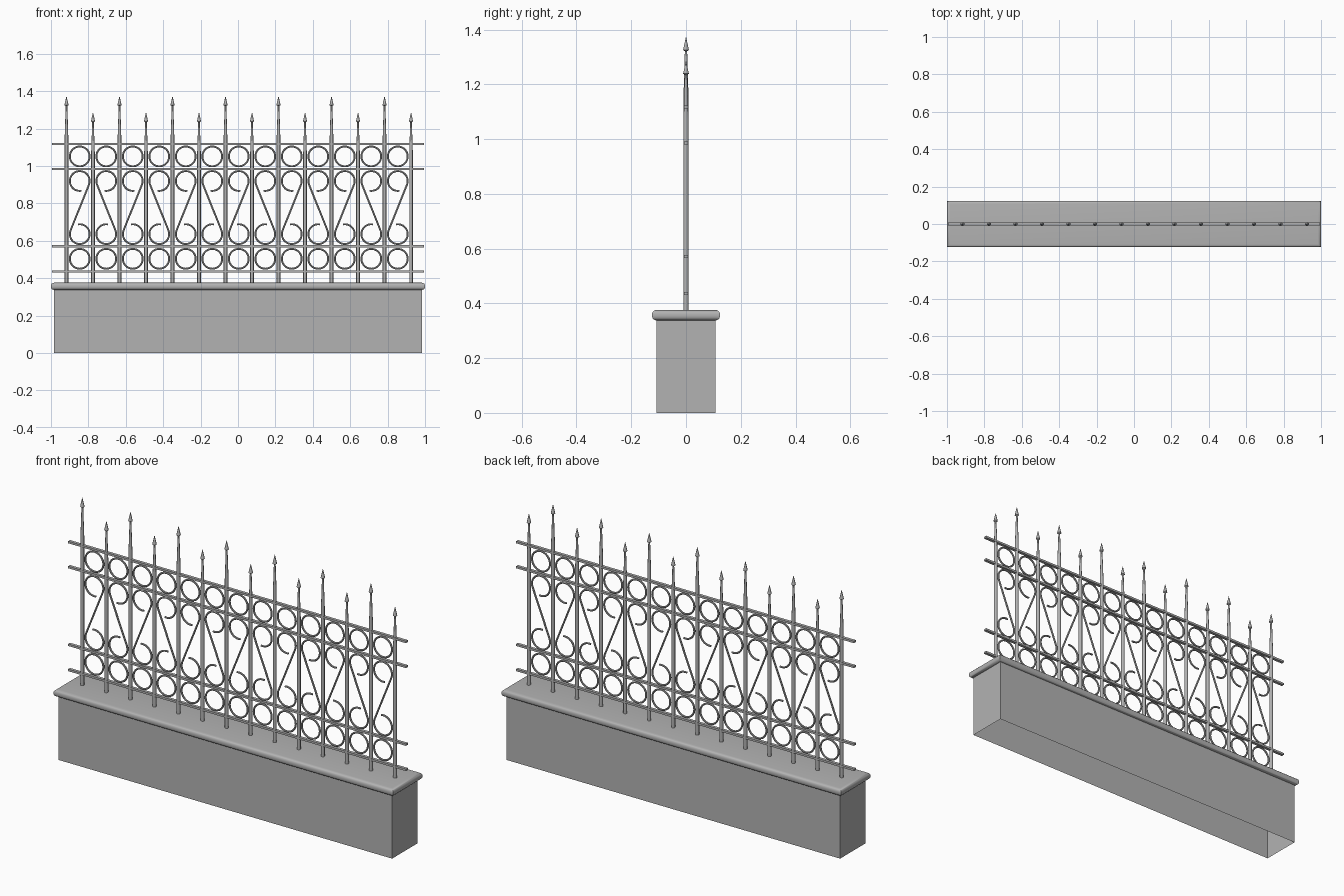
import bpy, bmesh
from math import sin, cos, pi, radians

if "Cube" in bpy.data.objects:
    bpy.data.objects.remove(bpy.data.objects["Cube"])

GREY = (0.45, 0.45, 0.45, 1)
grey = bpy.data.materials.new("plain grey")
grey.use_nodes = True
grey.diffuse_color = GREY
grey.node_tree.nodes["Principled BSDF"].inputs["Base Color"].default_value = GREY

COUNT, STEP, FIRST = 14, 0.1417, -0.917
BAYS = [FIRST + STEP * (i + 0.5) for i in range(COUNT - 1)]
RAILS = (0.437, 0.571, 0.985, 1.118)
CAP_TOP = 0.376


def finish(name, mesh, smooth=True):
    obj = bpy.data.objects.new(name, mesh)
    bpy.context.collection.objects.link(obj)
    mesh.materials.clear()
    mesh.materials.append(grey)
    if smooth:
        bpy.ops.object.select_all(action="DESELECT")
        obj.select_set(True)
        bpy.context.view_layer.objects.active = obj
        bpy.ops.object.shade_smooth_by_angle(angle=radians(40))
    return obj


def box(name, half_x, half_y, z0, z1, open_ends=False, round_edges=0):
    bm = bmesh.new()
    bmesh.ops.create_cube(bm, size=2)
    for v in bm.verts:
        v.co = (v.co.x * half_x, v.co.y * half_y, z0 if v.co.z < 0 else z1)
    if open_ends:
        caps = [f for f in bm.faces if abs(f.normal.z) > 0.9]
        bmesh.ops.delete(bm, geom=caps, context="FACES_ONLY")
    if round_edges:
        level = [e for e in bm.edges if abs(e.verts[0].co.z - e.verts[1].co.z) < 0.001]
        bmesh.ops.bevel(bm, geom=level, offset=round_edges, segments=5,
                        profile=0.5, affect="EDGES")
    mesh = bpy.data.meshes.new(name)
    bm.to_mesh(mesh)
    bm.free()
    return finish(name, mesh, smooth=bool(round_edges))


def lathe(name, x, profile, sides=10):
    """Spin (radius, height) pairs around a vertical line at x."""
    bm = bmesh.new()
    rings = [[bm.verts.new((x + r * cos(2 * pi * k / sides), r * sin(2 * pi * k / sides), z))
              for k in range(sides)] for r, z in profile]
    for low, high in zip(rings, rings[1:]):
        for k in range(sides):
            n = (k + 1) % sides
            bm.faces.new((low[k], low[n], high[n], high[k]))
    mesh = bpy.data.meshes.new(name)
    bm.to_mesh(mesh)
    bm.free()
    return finish(name, mesh)


def wire(name, paths, radius, closed):
    """Round wires along (x, z) paths in the fence plane."""
    curve = bpy.data.curves.new(name, "CURVE")
    curve.dimensions = "3D"
    curve.bevel_depth = radius
    curve.bevel_resolution = 2
    curve.use_fill_caps = True
    for path in paths:
        spline = curve.splines.new("POLY")
        spline.points.add(len(path) - 1)
        for point, (x, z) in zip(spline.points, path):
            point.co = (x, 0, z, 1)
        spline.use_cyclic_u = closed
    temp = bpy.data.objects.new(name + "_path", curve)
    mesh = bpy.data.meshes.new_from_object(temp)
    bpy.data.objects.remove(temp)
    return finish(name, mesh)


def arc(x, z, radius, start, end, steps):
    angles = [radians(start + (end - start) * k / steps) for k in range(steps + 1)]
    return [(x + radius * cos(a), z + radius * sin(a)) for a in angles]


# Masonry base, open underneath, with a rounded coping
box("base_wall", 0.983, 0.107, 0, 0.345, open_ends=True)
box("coping", 1.0, 0.124, 0.338, CAP_TOP, round_edges=0.016)

# Horizontal rails
for i, z in enumerate(RAILS):
    box(f"rail_{i + 1}", 0.995, 0.008, z - 0.0055, z + 0.0055)

# Alternating tall and short posts with spear points
for i in range(COUNT):
    top = 1.373 if i % 2 == 0 else 1.286
    lathe(f"post_{i + 1}", FIRST + STEP * i,
          [(0.0095, CAP_TOP - 0.005), (0.0095, top - 0.21), (0.0075, top - 0.15),
           (0.0045, top - 0.052), (0.011, top - 0.047), (0.0005, top)])

# Rows of rings between the rail pairs
for name, low, high in (("lower_rings", *RAILS[:2]), ("upper_rings", *RAILS[2:])):
    wire(name, [arc(x, (low + high) / 2, 0.053, 0, 350, 35) for x in BAYS], 0.005, True)

# S scrolls, mirrored in every second bay
MID, RISE, CURL = 0.778, 0.142, 0.053
hook = arc(0, RISE, CURL, -80, -382, 30)
scroll = hook + [(-x, -z) for x, z in reversed(hook)]
wire("scrolls", [[(bay + x * (-1) ** i, MID + z) for x, z in scroll]
                 for i, bay in enumerate(BAYS)], 0.005, False)
